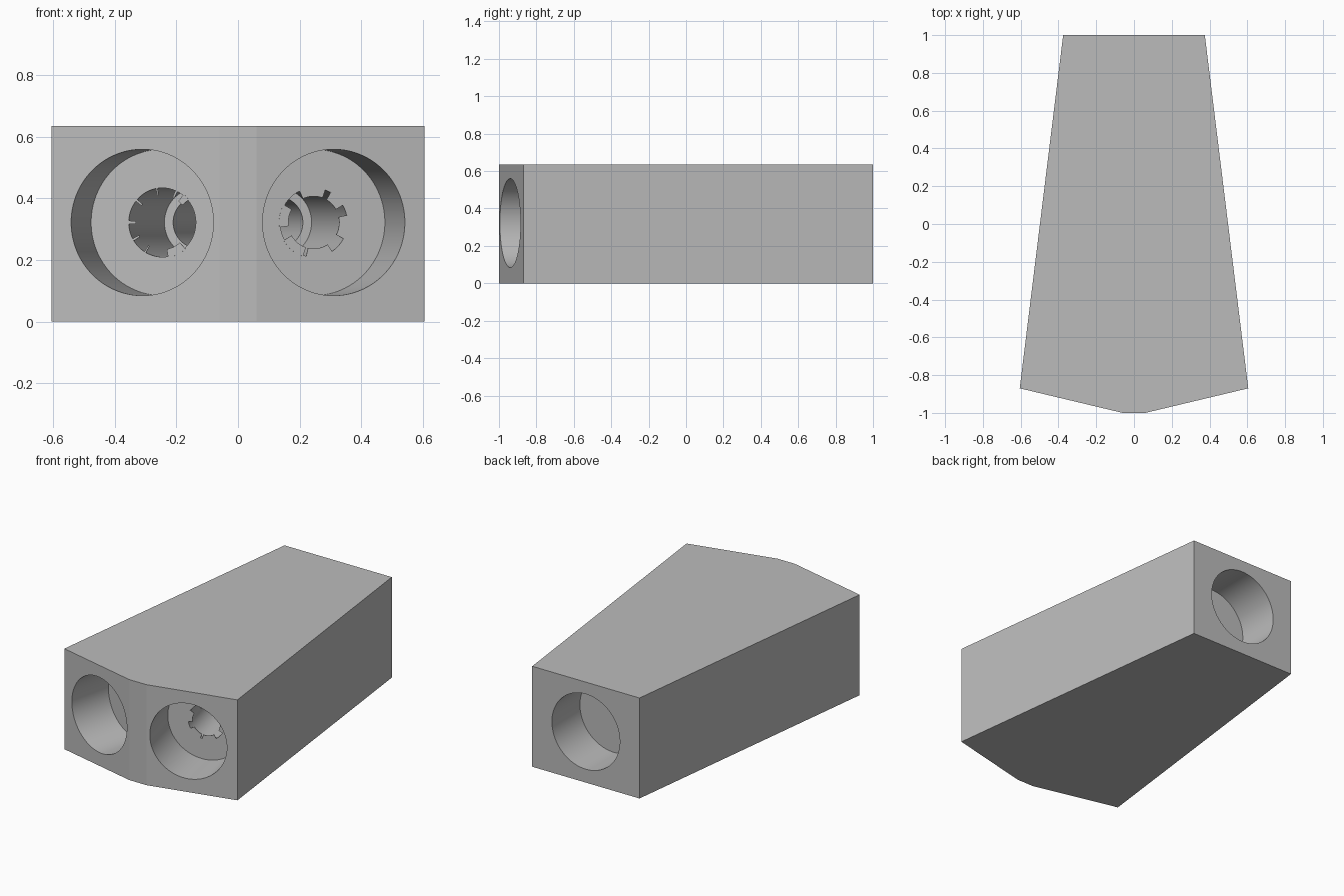
import bpy, bmesh
from math import sin, cos, pi, radians, atan2
from mathutils import Matrix, Vector

cube = bpy.data.objects.get("Cube")
if cube:
    bpy.data.objects.remove(cube)

grey = bpy.data.materials.new("plain_grey")
grey.use_nodes = True
colour = (0.5, 0.5, 0.5, 1)
grey.diffuse_color = colour
grey.node_tree.nodes["Principled BSDF"].inputs["Base Color"].default_value = colour

HEIGHT, MID = 0.635, 0.322
POCKET_R, POCKET_DEPTH, BORE_R, THROAT_R = 0.2375, 0.28, 0.112, 0.083
TILT = atan2(0.13, 0.545)


def make_object(name, bm):
    bmesh.ops.recalc_face_normals(bm, faces=bm.faces)
    mesh = bpy.data.meshes.new(name)
    bm.to_mesh(mesh)
    bm.free()
    mesh.materials.append(grey)
    obj = bpy.data.objects.new(name, mesh)
    bpy.context.collection.objects.link(obj)
    return obj


def prism(name, outline, bottom, top):
    bm = bmesh.new()
    face = bm.faces.new([bm.verts.new((x, y, bottom)) for x, y in outline])
    moved = bmesh.ops.extrude_face_region(bm, geom=[face])["geom"]
    verts = [v for v in moved if isinstance(v, bmesh.types.BMVert)]
    bmesh.ops.translate(bm, vec=(0, 0, top - bottom), verts=verts)
    return make_object(name, bm)


def lathe(name, profile, placement, steps=128):
    """Closed turned solid from (distance, radius) pairs along local +y."""
    bm = bmesh.new()
    rings = [[bm.verts.new((r * cos(2 * pi * i / steps), d, r * sin(2 * pi * i / steps)))
              for i in range(steps)] for d, r in profile]
    for a, b in zip(rings, rings[1:]):
        for i in range(steps):
            j = (i + 1) % steps
            bm.faces.new((a[i], a[j], b[j], b[i]))
    bm.faces.new(rings[0])
    bm.faces.new(rings[-1])
    bm.transform(placement)
    return make_object(name, bm)


def cut(body, cutter):
    mod = body.modifiers.new("cut", 'BOOLEAN')
    mod.operation, mod.solver, mod.object = 'DIFFERENCE', 'EXACT', cutter
    bpy.context.view_layer.objects.active = body
    bpy.ops.object.modifier_apply(modifier=mod.name)
    bpy.data.objects.remove(cutter)


def lip(name, inner, spans, placement):
    """Thin ring segments, flush with a pocket floor."""
    bm = bmesh.new()
    for start, end in spans:
        n = max(2, int((end - start) / 4))
        angles = [radians(start + (end - start) * i / n) for i in range(n + 1)]
        loop = [(inner, a) for a in angles] + [(BORE_R + 0.004, a) for a in reversed(angles)]
        face = bm.faces.new([bm.verts.new((r * cos(a), POCKET_DEPTH - 0.001, r * sin(a)))
                             for r, a in loop])
        moved = bmesh.ops.extrude_face_region(bm, geom=[face])["geom"]
        verts = [v for v in moved if isinstance(v, bmesh.types.BMVert)]
        bmesh.ops.translate(bm, vec=(0, 0.004, 0), verts=verts)
    bm.transform(placement)
    return make_object(name, bm)


# Tapered block with a shallow pointed front
half = [(0.06, -1), (0.605, -0.87), (0.375, 1)]
block = prism("block", half + [(-x, y) for x, y in reversed(half)], 0, HEIGHT)

# Two angled front pockets with stepped bores that converge inside
placements = {side: Matrix.Translation((side * 0.311, -0.94, MID)) @ Matrix.Rotation(side * TILT, 4, 'Z')
              for side in (-1, 1)}
stepped = [(-0.1, POCKET_R), (POCKET_DEPTH, POCKET_R), (POCKET_DEPTH, BORE_R),
           (0.78, BORE_R), (0.78, THROAT_R), (1.3, THROAT_R)]
for side in (-1, 1):
    cut(block, lathe("front_cutter", stepped, placements[side]))

# Blind pocket in the back
back = Matrix.Translation((0, 1 - POCKET_DEPTH, MID))
cut(block, lathe("back_cutter", [(0, POCKET_R), (0.4, POCKET_R)], back))

# Broken lips around the bore mouths
lip("left_bore_lip", 0.085,
    [(30, 60), (70, 115), (150, 188), (210, 252), (257, 303), (332, 372)], placements[1])
lip("right_bore_teeth", 0.088,
    [(40, 52), (63, 67), (98, 101), (138, 142), (177, 183), (208, 212), (238, 241), (280, 312)],
    placements[-1])

# Smooth the turned walls, keep all rims sharp
bpy.ops.object.select_all(action='DESELECT')
block.select_set(True)
bpy.context.view_layer.objects.active = block
bpy.ops.object.shade_smooth_by_angle(angle=radians(10))
